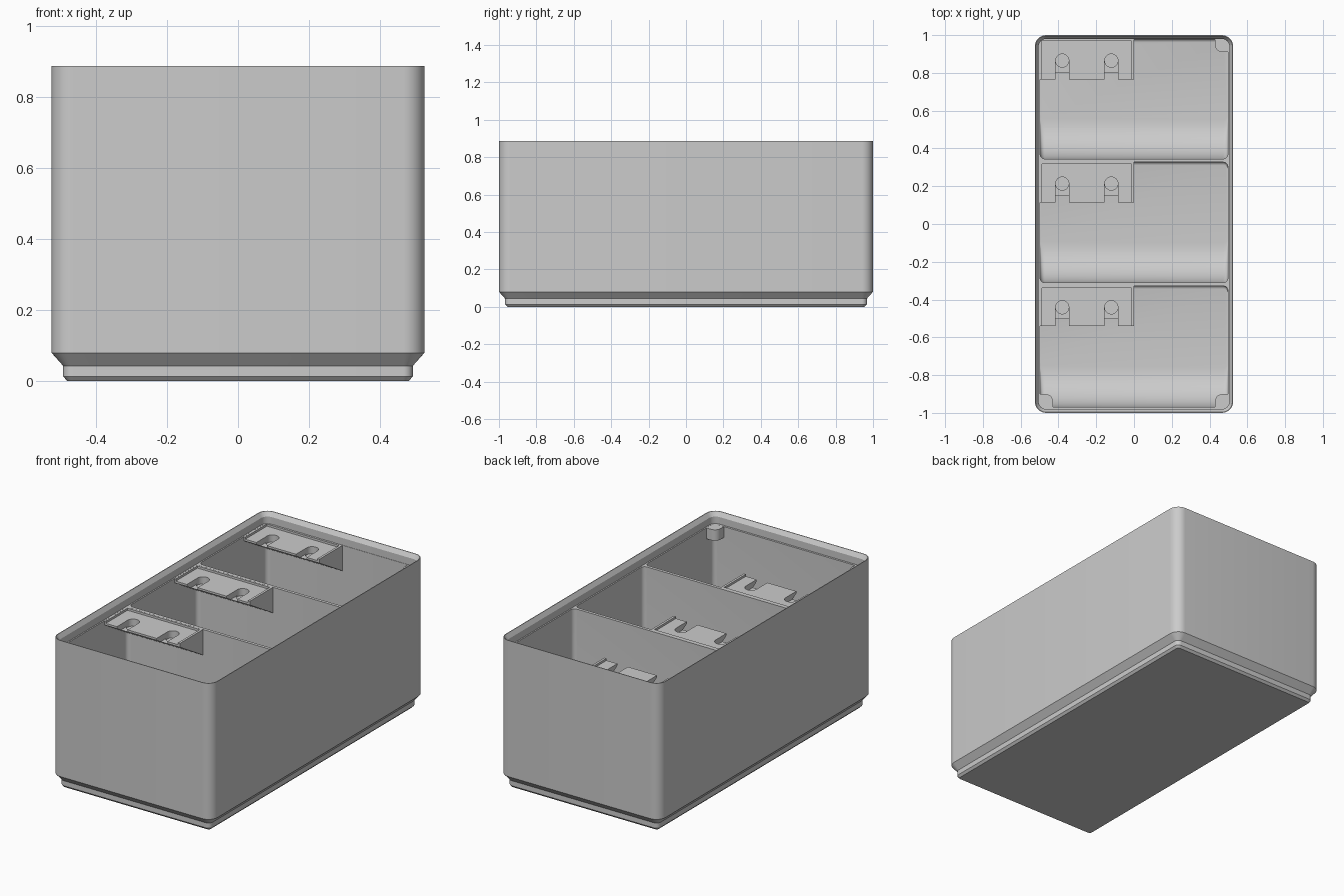
import bpy, bmesh, math
from mathutils import Vector

if "Cube" in bpy.data.objects:
    bpy.data.objects.remove(bpy.data.objects["Cube"])

grey = bpy.data.materials.new("plain grey")
grey.diffuse_color = (0.6, 0.6, 0.6, 1)
grey.use_nodes = True
grey.node_tree.nodes["Principled BSDF"].inputs["Base Color"].default_value = grey.diffuse_color


def make_object(name, bm):
    bmesh.ops.recalc_face_normals(bm, faces=bm.faces)
    mesh = bpy.data.meshes.new(name)
    bm.to_mesh(mesh)
    bm.free()
    mesh.materials.append(grey)
    obj = bpy.data.objects.new(name, mesh)
    bpy.context.collection.objects.link(obj)
    return obj


def rounded_rect(x0, x1, y0, y1, r, z, steps=8):
    pts = []
    for k, (cx, cy) in enumerate([(x1 - r, y1 - r), (x0 + r, y1 - r),
                                  (x0 + r, y0 + r), (x1 - r, y0 + r)]):
        for i in range(steps + 1):
            a = math.pi / 2 * (k + i / steps)
            pts.append((cx + r * math.cos(a), cy + r * math.sin(a), z))
    return pts


def loft(name, rings):
    """Skin a stack of matching rings and cap both ends."""
    bm = bmesh.new()
    loops = [[bm.verts.new(p) for p in ring] for ring in rings]
    n = len(loops[0])
    for a, b in zip(loops, loops[1:]):
        for i in range(n):
            j = (i + 1) % n
            bm.faces.new((a[i], a[j], b[j], b[i]))
    bm.faces.new(loops[0])
    bm.faces.new(loops[-1])
    return make_object(name, bm)


def box(name, x0, x1, y0, y1, z0, z1):
    return loft(name, [[(x0, y0, z), (x1, y0, z), (x1, y1, z), (x0, y1, z)]
                       for z in (z0, z1)])


def cut(target, cutter):
    mod = target.modifiers.new("cut", 'BOOLEAN')
    mod.operation, mod.solver, mod.object = 'DIFFERENCE', 'EXACT', cutter
    bpy.context.view_layer.objects.active = target
    bpy.ops.object.modifier_apply(modifier=mod.name)
    bpy.data.objects.remove(cutter)


def smooth(obj):
    bpy.ops.object.select_all(action='DESELECT')
    obj.select_set(True)
    bpy.context.view_layer.objects.active = obj
    bpy.ops.object.shade_smooth_by_angle(angle=math.radians(30))


HX, HY, TOP, SHELF, FLOOR = 0.525, 1.0, 0.887, 0.82, 0.10
WALL_X = 0.497
BACKS = (-0.328, 0.327, 0.978)      # back wall of each compartment
FRONTS = (-0.968, -0.31, 0.345)     # front wall of each compartment

# Bin body: stepped foot, straight walls and sloped stacking lip (inset, height)
profile = [(0.045, 0), (0.033, 0.013), (0.033, 0.043), (0, 0.08), (0, TOP),
           (0.004, TOP), (0.020, 0.862), (0.020, SHELF)]
body = loft("bin_body", [
    rounded_rect(-HX + d, HX - d, -HY + d, HY - d, 0.06 - d, z)
    for d, z in profile])

# Compartments: finger scoop along the front, small fillet along the back
SCOOP, FILLET = 0.21, 0.016


def arc_offset(r, h):
    return 0 if h >= r else r - math.sqrt(max(0, r * r - (r - h) ** 2))


for y0, y1 in zip(FRONTS, BACKS):
    heights = [SCOOP * (1 - math.cos(math.pi / 2 * i / 14)) for i in range(15)]
    heights = sorted(heights + [FILLET * f for f in (0.35, 0.65, 1)])
    heights.append(SHELF + 0.005 - FLOOR)
    cut(body, loft("compartment_cutter", [
        rounded_rect(-WALL_X, WALL_X, y0 + arc_offset(SCOOP, h),
                     y1 - arc_offset(FILLET, h), 0.025, FLOOR + h)
        for h in heights]))
smooth(body)

# Label shelves: wedge with a label recess and two keyhole notches
for n, y1 in enumerate(BACKS, 1):
    yf = y1 - 0.213
    section = [(y1 + 0.005, SHELF - 0.0005), (yf, SHELF - 0.0005),
               (yf, 0.795), (y1 + 0.005, 0.665)]
    tab = loft(f"label_shelf_{n}", [[(x, y, z) for y, z in section]
                                    for x in (-WALL_X - 0.005, 0)])
    cut(tab, box("recess_cutter", -0.488, -0.014, yf - 0.05, y1 - 0.010, 0.807, 0.9))
    for x in (-0.38, -0.12):
        cy = y1 - 0.113
        cut(tab, box("slot_cutter", x - 0.035, x + 0.035, yf - 0.05, cy, 0.773, 0.9))
        cut(tab, loft("hole_cutter", [
            rounded_rect(x - 0.035, x + 0.035, cy - 0.035, cy + 0.035, 0.0349, z)
            for z in (0.765, 0.91)]))
    smooth(tab)

# Corner rests in the three corners without a shelf
for name, sx, sy, wall in (("back_right", 1, 1, BACKS[2]),
                           ("front_right", 1, -1, -FRONTS[0]),
                           ("front_left", -1, -1, -FRONTS[0])):
    r, size = 0.035, 0.067
    xi, yi = WALL_X - size, wall - size
    shape = [(WALL_X, yi), (WALL_X, wall), (xi, wall)]
    shape += [(xi + r - r * math.cos(a), yi + r - r * math.sin(a))
              for a in (math.pi / 2 * i / 6 for i in range(7))]
    rest = loft(f"corner_rest_{name}", [[(sx * x, sy * y, z) for x, y in shape]
                                        for z in (0.755, SHELF - 0.0005)])
    smooth(rest)
